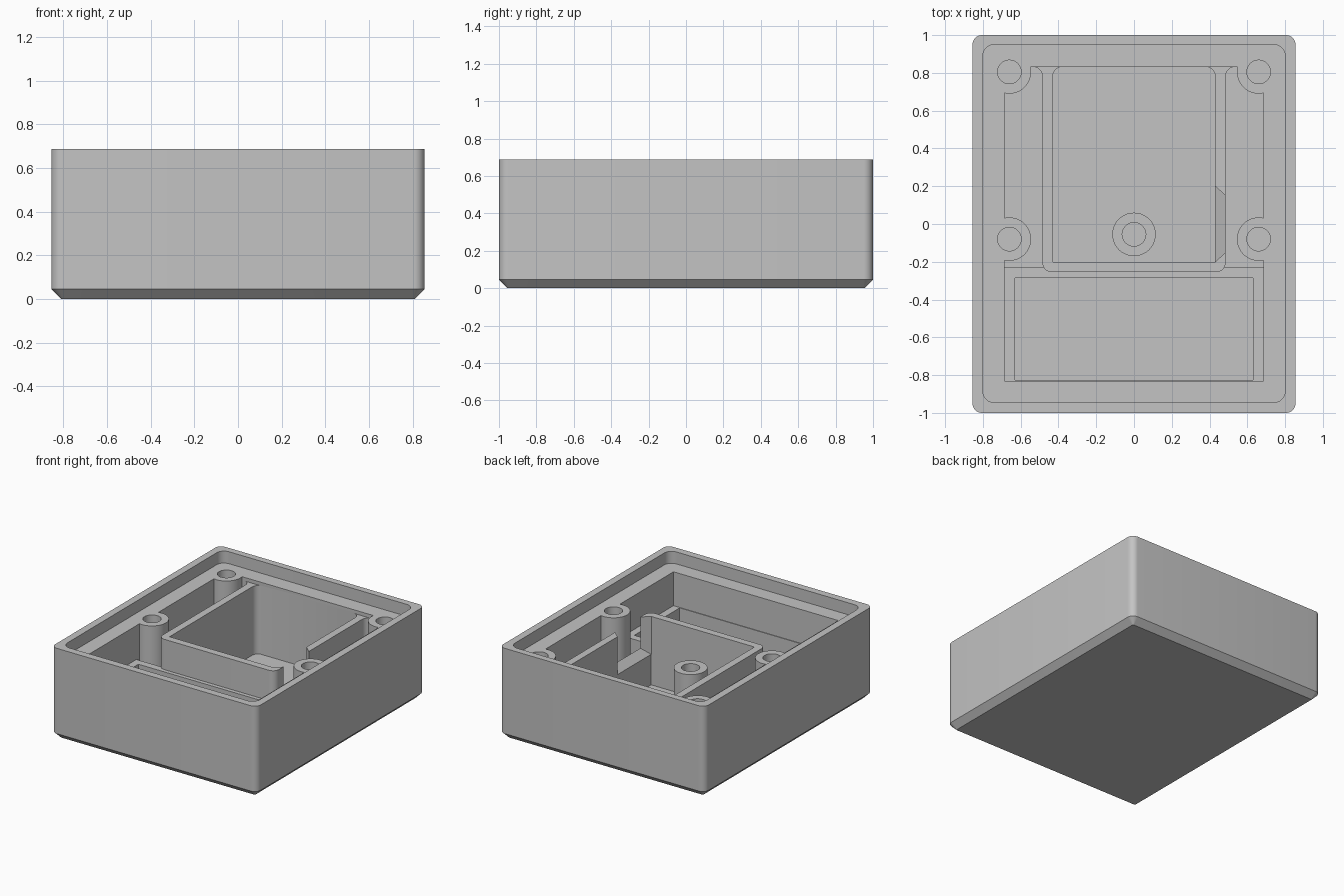
import bpy, bmesh, math
from mathutils import Vector

cube = bpy.data.objects.get("Cube")
if cube:
    bpy.data.objects.remove(cube, do_unlink=True)

grey = bpy.data.materials.new("light_grey_plastic")
grey.use_nodes = True
grey.diffuse_color = (0.55, 0.55, 0.55, 1)
grey.node_tree.nodes["Principled BSDF"].inputs["Base Color"].default_value = (0.55, 0.55, 0.55, 1)

WALL = 0.055               # thickness of floor and ribs
RIM, LEDGE = 0.687, 0.597  # heights of the rim and the lid ledge
EMBED = 0.03               # inner parts start inside the floor


def rounded(corners, steps=8):
    """Outline from (x, y, radius) right-angle corners."""
    out = []
    for i, (x, y, r) in enumerate(corners):
        p = Vector((x, y))
        if r == 0:
            out.append(p)
            continue
        u = (Vector(corners[i - 1][:2]) - p).normalized()
        v = (Vector(corners[(i + 1) % len(corners)][:2]) - p).normalized()
        c = p + r * (u + v)
        for k in range(steps + 1):
            t = math.pi / 2 * k / steps
            out.append(c - r * (v * math.cos(t) + u * math.sin(t)))
    return out


def rect(x, y0, y1, r=0):
    return rounded([(-x, y0, r), (x, y0, r), (x, y1, r), (-x, y1, r)])


def circle(x, y, r, n=40):
    return [Vector((x + r * math.cos(math.tau * k / n), y + r * math.sin(math.tau * k / n)))
            for k in range(n)]


def loft(name, loops):
    """Closed solid through matching loops of 3D points."""
    bm = bmesh.new()
    rings = [[bm.verts.new(p) for p in loop] for loop in loops]
    bm.faces.new(rings[0])
    bm.faces.new(rings[-1])
    for a, b in zip(rings, rings[1:]):
        for i in range(len(a)):
            j = (i + 1) % len(a)
            bm.faces.new((a[i], a[j], b[j], b[i]))
    bmesh.ops.recalc_face_normals(bm, faces=bm.faces)
    mesh = bpy.data.meshes.new(name)
    bm.to_mesh(mesh)
    bm.free()
    mesh.materials.append(grey)
    obj = bpy.data.objects.new(name, mesh)
    bpy.context.collection.objects.link(obj)
    return obj


def prism(name, outline, z0, z1):
    return loft(name, [[(p.x, p.y, z) for p in outline] for z in (z0, z1)])


def combine(target, other, operation):
    """Apply a boolean and discard the other solid."""
    mod = target.modifiers.new(operation.lower(), "BOOLEAN")
    mod.operation = operation
    mod.solver = "EXACT"
    mod.object = other
    bpy.ops.object.select_all(action="DESELECT")
    bpy.context.view_layer.objects.active = target
    target.select_set(True)
    bpy.ops.object.modifier_apply(modifier=mod.name)
    bpy.data.objects.remove(other, do_unlink=True)


# Outer shell with rounded corners and chamfered base
wide = rect(0.855, -1, 1, 0.05)
base = rect(0.81, -0.955, 0.955, 0.008)
case = loft("enclosure_case", [[(p.x, p.y, z) for p in outline]
                               for outline, z in ((base, 0), (wide, 0.045), (wide, RIM))])

# Lid recess and main cavity
combine(case, prism("lid_recess", rect(0.80, -0.945, 0.95, 0.06), LEDGE, 0.8), "DIFFERENCE")
combine(case, prism("cavity", rect(0.685, -0.83, 0.83), WALL, 0.8), "DIFFERENCE")

# U-shaped divider, filleted into the back wall
R = 0.05
half = [(0.485, -0.255, R), (0.485, 0.832, R), (0.56, 0.832, 0), (0.56, 0.87, 0),
        (0.35, 0.87, 0), (0.35, 0.832, 0), (0.43, 0.832, R), (0.43, -0.2, 0)]
mirrored = [(-x, y, r) for x, y, r in reversed(half)]
divider = prism("divider_wall", rounded(half + mirrored), EMBED, 0.57)

# Funnel-shaped cable notch in the divider
notch = []
for x, w, z in ((0.428, 0.202, 0.283), (0.487, 0.148, 0.337)):
    notch.append([(x, -w, z), (x, w, z), (x, w, 0.7), (x, -w, 0.7)])
combine(divider, loft("cable_notch", notch), "DIFFERENCE")

# Low rim around the front compartment
tray = prism("tray_rim", rect(0.70, -0.86, -0.23), EMBED, 0.342)
combine(tray, prism("tray_pocket", rect(0.63, -0.825, -0.285), 0, 0.8), "DIFFERENCE")

combine(case, tray, "UNION")
combine(case, divider, "UNION")

# Screw posts: four lid posts and a shorter middle one
posts = [(sx * 0.66, y, LEDGE) for sx in (-1, 1) for y in (-0.08, 0.805)]
posts.append((0, -0.055, 0.356))
for x, y, top in posts:
    combine(case, prism("screw_post", circle(x, y, 0.115), EMBED, top), "UNION")
for x, y, top in posts:
    combine(case, prism("screw_hole", circle(x, y, 0.0625), WALL, 0.8), "DIFFERENCE")

bpy.ops.object.select_all(action="DESELECT")
case.select_set(True)
bpy.context.view_layer.objects.active = case
bpy.ops.object.shade_smooth_by_angle(angle=math.radians(30))
